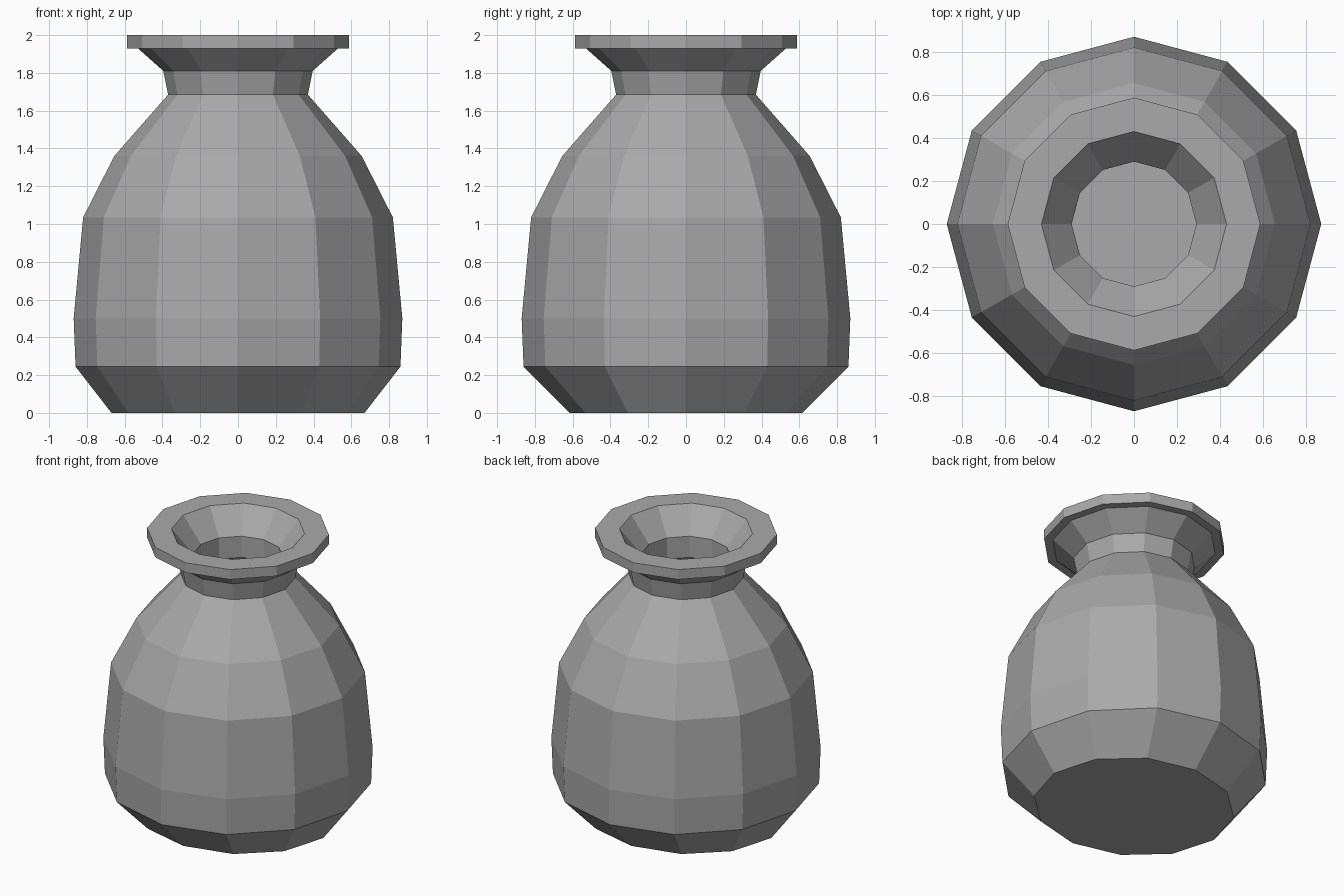
import bpy, bmesh, math

SIDES = 12

cube = bpy.data.objects.get("Cube")
if cube:
    bpy.data.objects.remove(cube, do_unlink=True)

# Single clay colour
clay = bpy.data.materials.new("grey_clay")
clay.use_nodes = True
colour = (0.4, 0.4, 0.4, 1)
clay.diffuse_color = colour
bsdf = next(n for n in clay.node_tree.nodes if n.type == 'BSDF_PRINCIPLED')
bsdf.inputs["Base Color"].default_value = colour
bsdf.inputs["Roughness"].default_value = 0.8

# Profile rings as (x radius, y radius, height)
foot = [(0.67, 0.615, 0)]
body = [(0.86, 0.86, 0.245), (0.87, 0.87, 0.5), (0.82, 0.82, 1.035),
        (0.655, 0.655, 1.36), (0.37, 0.37, 1.685)]
neck = [(0.395, 0.395, 1.81), (0.53, 0.53, 1.93)]
rim = [(0.587, 0.587, 1.93), (0.587, 0.587, 2), (0.43, 0.43, 2)]
throat = [(0.29, 0.29, 1.83), (0.29, 0.29, 1.68)]

# The cavity follows the body, one wall thickness inside it
WALL = 0.1
cavity = [(rx - WALL, ry - WALL, z) for rx, ry, z in reversed(body[:-1])]
cavity_floor = [(foot[0][0] - WALL / 2, foot[0][1] - WALL / 2, WALL)]


def add_ring(bm, rx, ry, z):
    angles = [math.tau * i / SIDES for i in range(SIDES)]
    return [bm.verts.new((rx * math.cos(a), ry * math.sin(a), z)) for a in angles]


# Lathe the whole profile: up the outside, over the rim, down the inside
bm = bmesh.new()
rings = [add_ring(bm, *p) for p in foot + body + neck + rim + throat + cavity + cavity_floor]
for lower, upper in zip(rings, rings[1:]):
    for i in range(SIDES):
        j = (i + 1) % SIDES
        bm.faces.new((lower[i], lower[j], upper[j], upper[i]))
bm.faces.new(list(reversed(rings[0])))
bm.faces.new(rings[-1])
bmesh.ops.recalc_face_normals(bm, faces=bm.faces)

mesh = bpy.data.meshes.new("vase")
bm.to_mesh(mesh)
bm.free()
mesh.materials.append(clay)
vase = bpy.data.objects.new("vase", mesh)
bpy.context.collection.objects.link(vase)
